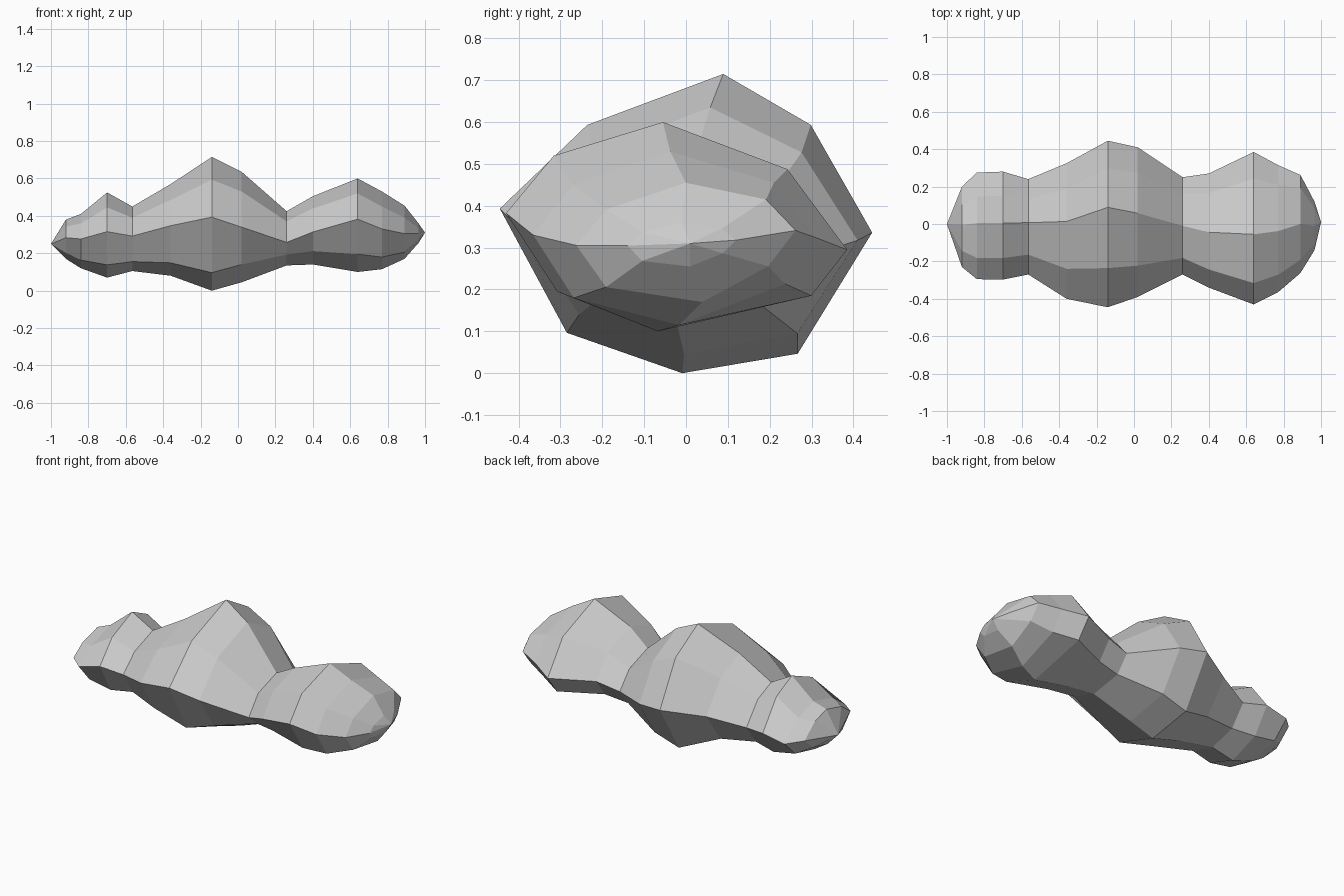
import bpy
import bmesh

if "Cube" in bpy.data.objects:
    bpy.data.objects.remove(bpy.data.objects["Cube"])

# Eight-sided cross-sections (unit y, z) at key positions along x
SECTIONS = [
    (-.70, [(.05, 1), (.55, .7), (1, -.05), (.65, -.7), (0, -1), (-.65, -.7), (-1, .08), (-.6, .65)]),
    (-.14, [(.2, 1), (.67, .66), (1, -.06), (.6, -.87), (-.02, -1), (-.64, -.73), (-1, .1), (-.53, .66)]),
    (.26, [(0, 1), (.66, .6), (1, -.1), (.7, -.77), (-.06, -1), (-.7, -.6), (-1, -.15), (-.66, .62)]),
    (.64, [(-.08, 1), (.65, .55), (1, -.22), (.79, -.66), (-.11, -1), (-.7, -.62), (-1, .13), (-.72, .68)]),
    (.89, [(0, 1), (.73, .72), (1, .2), (.75, -.4), (.15, -1), (-.73, -.75), (-1, -.05), (-.73, .55)]),
]

# Stations along the rock: x, y min, y max, z min, z max
STATIONS = [
    (-.92, -.23, .20, .17, .38),
    (-.84, -.295, .275, .12, .41),
    (-.70, -.297, .28, .07, .525),
    (-.565, -.27, .24, .105, .45),
    (-.36, -.40, .325, .08, .57),
    (-.14, -.445, .445, 0, .715),
    (.02, -.39, .41, .045, .635),
    (.26, -.27, .25, .135, .425),
    (.40, -.34, .27, .14, .505),
    (.64, -.43, .385, .10, .60),
    (.77, -.365, .315, .115, .53),
    (.89, -.262, .262, .17, .455),
    (.965, -.14, .12, .255, .36),
]


def section(x):
    """Blend the two nearest key cross-sections."""
    x = min(max(x, SECTIONS[0][0]), SECTIONS[-1][0])
    for (xa, a), (xb, b) in zip(SECTIONS, SECTIONS[1:]):
        if x <= xb:
            t = (x - xa) / (xb - xa)
            return [(p[0] + (q[0] - p[0]) * t, p[1] + (q[1] - p[1]) * t) for p, q in zip(a, b)]


# Loft the rings
bm = bmesh.new()
rings = []
for x, y0, y1, z0, z1 in STATIONS:
    rings.append([bm.verts.new((x, (y0 + y1) / 2 + u * (y1 - y0) / 2,
                                (z0 + z1) / 2 + v * (z1 - z0) / 2)) for u, v in section(x)])
for r, s in zip(rings, rings[1:]):
    for j in range(8):
        k = (j + 1) % 8
        bm.faces.new((r[j], r[k], s[k], s[j]))

# Close both ends with a blunt tip
for ring, tip in ((rings[0], (-1, 0, .25)), (rings[-1], (1, .01, .31))):
    t = bm.verts.new(tip)
    for j in range(8):
        bm.faces.new((t, ring[j], ring[(j + 1) % 8]))

bmesh.ops.recalc_face_normals(bm, faces=bm.faces)
mesh = bpy.data.meshes.new("rock")
bm.to_mesh(mesh)
bm.free()
rock = bpy.data.objects.new("rock", mesh)
bpy.context.collection.objects.link(rock)
